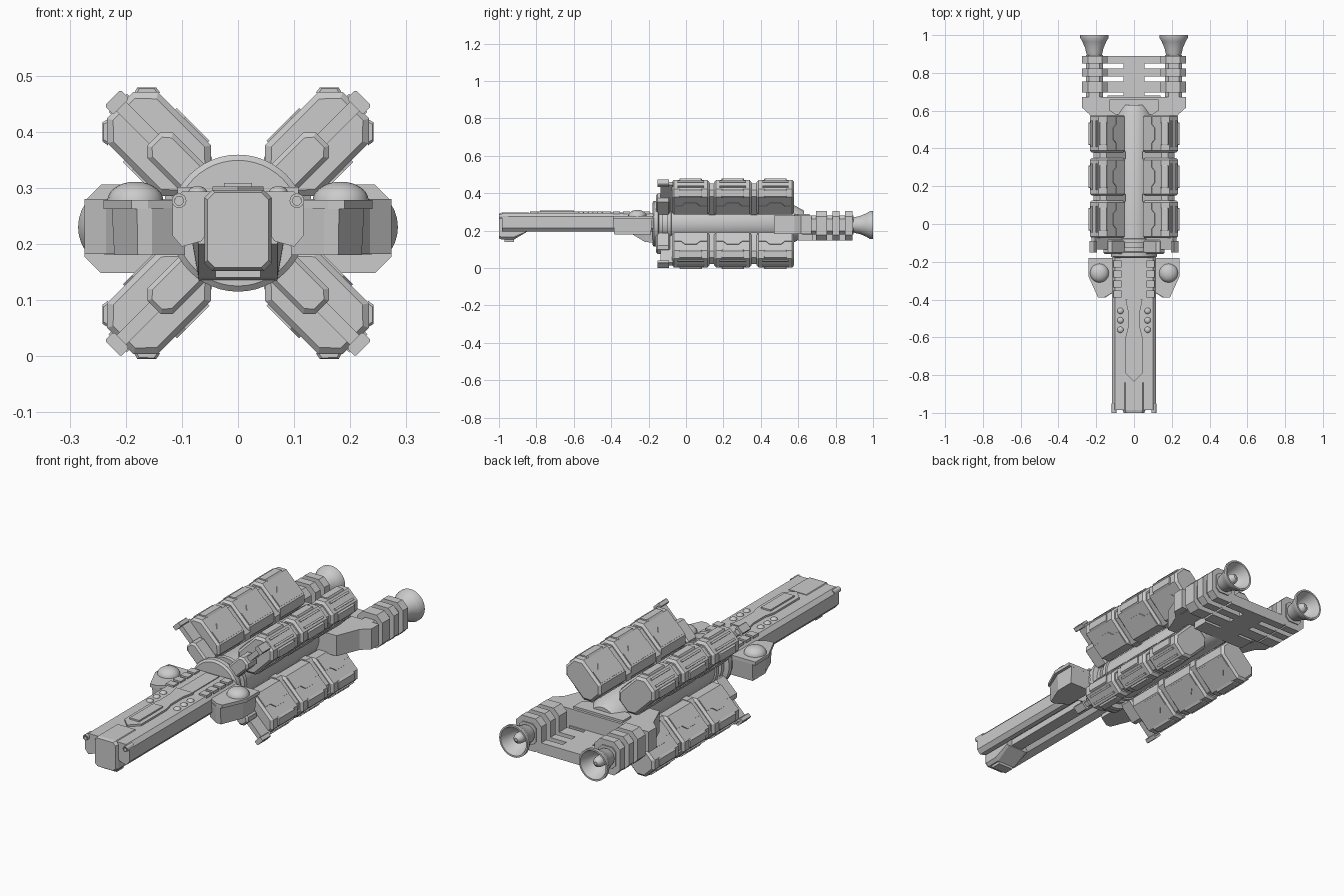
import bpy, bmesh, math
from mathutils import Matrix, Vector

if "Cube" in bpy.data.objects:
    bpy.data.objects.remove(bpy.data.objects["Cube"])

grey = bpy.data.materials.new("hull_grey")
grey.use_nodes = True
grey.diffuse_color = (0.6, 0.6, 0.6, 1)
grey.node_tree.nodes["Principled BSDF"].inputs["Base Color"].default_value = (0.6, 0.6, 0.6, 1)
MID = 0.237


def loft(name, rings, smooth=False, closed=False):
    """Skin equal-length rings of 3D points; cap the ends unless closed."""
    bm = bmesh.new()
    rows = [[bm.verts.new(p) for p in ring] for ring in rings]
    n = len(rows[0])
    pairs = list(zip(rows, rows[1:])) + ([(rows[-1], rows[0])] if closed else [])
    for a, b in pairs:
        for i in range(n):
            j = (i + 1) % n
            bm.faces.new((a[i], a[j], b[j], b[i]))
    if not closed:
        bm.faces.new(rows[0])
        bm.faces.new(rows[-1])
    bmesh.ops.recalc_face_normals(bm, faces=bm.faces)
    me = bpy.data.meshes.new(name)
    bm.to_mesh(me)
    bm.free()
    me.materials.append(grey)
    ob = bpy.data.objects.new(name, me)
    bpy.context.collection.objects.link(ob)
    if smooth:
        bpy.ops.object.select_all(action='DESELECT')
        ob.select_set(True)
        bpy.context.view_layer.objects.active = ob
        bpy.ops.object.shade_smooth_by_angle(angle=math.radians(35))
    return ob


def bar(name, prof, y0, y1, chamfer=0.0):
    """Extrude an (x, z) profile along y, with chamfered ends."""
    cx = (min(p[0] for p in prof) + max(p[0] for p in prof)) / 2
    cz = (min(p[1] for p in prof) + max(p[1] for p in prof)) / 2
    hw, hh = max(p[0] for p in prof) - cx, max(p[1] for p in prof) - cz

    def ring(y, c):
        return [(cx + (x - cx) * (1 - c / hw), y, cz + (z - cz) * (1 - c / hh)) for x, z in prof]
    if not chamfer:
        return loft(name, [ring(y0, 0), ring(y1, 0)])
    return loft(name, [ring(y0, chamfer), ring(y0 + chamfer, 0), ring(y1 - chamfer, 0), ring(y1, chamfer)])


def octo(cx, cz, hw, hh, c):
    """Rectangle with cut corners."""
    return [(cx + sx * a, cz + sz * b) for sx, sz, a, b in (
        (1, 1, hw, hh - c), (1, 1, hw - c, hh), (-1, 1, hw - c, hh), (-1, 1, hw, hh - c),
        (-1, -1, hw, hh - c), (-1, -1, hw - c, hh), (1, -1, hw - c, hh), (1, -1, hw, hh - c))]


def box(name, x0, x1, y0, y1, z0, z1):
    return bar(name, [(x0, z0), (x1, z0), (x1, z1), (x0, z1)], y0, y1)


def slab(name, plan, z0, z1, shrink=1.0):
    """Extrude an (x, y) plan upward, with the bottom optionally drawn in."""
    cx = sum(p[0] for p in plan) / len(plan)
    cy = sum(p[1] for p in plan) / len(plan)
    low = [(cx + (x - cx) * shrink, cy + (y - cy) * shrink, z0) for x, y in plan]
    return loft(name, [low, [(x, y, z1) for x, y in plan]])


def lathe(name, prof, cx=0, cz=MID, n=32, closed=False):
    """Spin a (y, radius) profile about a y-parallel axis."""
    rings = [[(cx + r * math.cos(k * math.tau / n), y, cz + r * math.sin(k * math.tau / n))
              for k in range(n)] for y, r in prof]
    return loft(name, rings, True, closed)


def dome(name, x, y, z, r, h, n=20):
    rings = []
    for k in range(7):
        a = k * math.pi / 2 / 7
        rings.append([(x + r * math.cos(a) * math.cos(t * math.tau / n),
                       y + r * math.cos(a) * math.sin(t * math.tau / n),
                       z + h * math.sin(a)) for t in range(n)])
    return loft(name, rings, True)


def mirrored(ob):
    """Copy a part to the other side."""
    other = ob.copy()
    other.data = ob.data.copy()
    other.data.transform(Matrix.Scale(-1, 4, Vector((1, 0, 0))))
    other.data.flip_normals()
    ob.name, other.name = "left_" + ob.name, "right_" + ob.name
    bpy.context.collection.objects.link(other)


def radial(ob):
    """Place a part, built upright from the axis, on all four diagonals."""
    for k in range(4):
        o = ob if k == 0 else ob.copy()
        if k:
            bpy.context.collection.objects.link(o)
        o.matrix_world = Matrix.Translation((0, 0, MID)) @ Matrix.Rotation(math.radians(45 + 90 * k), 4, 'Y')


# Long forward hull with hollowed underside
half = [(0.1, 0.293), (0.117, 0.275), (0.117, 0.215), (0.1, 0.195), (0.065, 0.205), (0.045, 0.235)]
bar("forward_hull", half + [(-x, z) for x, z in reversed(half)], -0.985, -0.17)
box("keel_beam", -0.03, 0.03, -0.86, -0.3, 0.205, 0.24)

# Nose block with four window plates
nose = octo(0, 0.224, 0.06, 0.072, 0.014)
loft("nose_block", [[(x * 0.9, -1, MID + (z - MID) * 0.93) for x, z in nose],
                    [(x, -0.985, z) for x, z in nose], [(x, -0.92, z) for x, z in nose],
                    [(x, -0.84, max(z, 0.2)) for x, z in nose]])
box("nose_chin", -0.04, 0.04, -0.97, -0.92, 0.14, 0.156)
for z in (0.18, 0.219):
    mirrored(bar("nose_window", octo(0.036, z, 0.014, 0.014, 0.004), -1.0, -0.99))
mirrored(lathe("nose_lamp", [(-1, 0.008), (-1, 0.013), (-0.95, 0.013), (-0.95, 0.008)],
               0.105, 0.277, 16, True))

# Deck arrow panel, studs and hatches
arrow = [(0, -0.835), (0.045, -0.79), (0.045, -0.6), (0.032, -0.55), (0.032, -0.46), (0.045, -0.4)]
slab("deck_arrow", arrow + [(-x, y) for x, y in reversed(arrow[1:])], 0.285, 0.302)
box("deck_arrow_ridge", -0.025, 0.025, -0.83 + 0.05, -0.6, 0.3, 0.309)
box("deck_rear_ridge", -0.035, 0.035, -0.4, -0.19, 0.285, 0.297)
for i in range(3):
    mirrored(dome("deck_stud", 0.072, -0.56 + 0.05 * i, 0.291, 0.017, 0.012, 12))
for i in range(4):
    mirrored(box("deck_hatch", 0.067, 0.108, -0.39 + 0.053 * i, -0.352 + 0.053 * i, 0.288, 0.301))

# Side sponsons with domes, and the wedge below the neck
plan = [(0.09, -0.18), (0.24, -0.18), (0.24, -0.28), (0.19, -0.39), (0.16, -0.39), (0.09, -0.35)]
mirrored(slab("sponson_deck", plan, 0.262, 0.278))
mirrored(slab("sponson_body", [(0.09 + (x - 0.09) * 0.9, y) for x, y in plan], 0.18, 0.264, 0.93))
mirrored(dome("sponson_dome", 0.183, -0.26, 0.277, 0.05, 0.034))
loft("neck_wedge", [[(-0.07, y, z), (0.07, y, z), (0.09, y, 0.25), (-0.09, y, 0.25)]
                    for y, z in ((-0.32, 0.2), (-0.22, 0.14), (-0.17, 0.135))])

# Collar rings and core tube
lathe("collar", [(-0.18, 0.112), (-0.172, 0.122), (-0.15, 0.122), (-0.145, 0.1), (-0.125, 0.1),
                 (-0.125, 0.085), (-0.1, 0.085), (-0.1, 0.105), (-0.08, 0.105), (-0.075, 0.09)], n=48)
lathe("core_tube", [(-0.09, 0.098), (0.58, 0.098), (0.63, 0.07)], n=40)

# Four rows of three cargo pods
for start in (-0.075, 0.15, 0.378):
    end, mid = start + 0.2, start + 0.1
    radial(bar("cargo_pod", octo(0, 0.199, 0.064, 0.098, 0.031), start, end, 0.01))
    for s in (-1, 1):
        radial(box("pod_rail", s * 0.018 - 0.005, s * 0.018 + 0.005, start + 0.03, end - 0.03, 0.29, 0.303))
        # Notched armour plate on each flank
        outline = [(start + 0.012, 0.14), (end - 0.012, 0.14), (end - 0.012, 0.2), (end - 0.05, 0.2),
                   (end - 0.07, 0.222), (start + 0.07, 0.222), (start + 0.05, 0.2), (start + 0.012, 0.2)]
        radial(loft("pod_flank_plate", [[(s * t, y, r) for y, r in outline] for t in (0.06, 0.068)]))
        # Clamp across each outer chamfer
        clamp = [(s * 0.03, 0.294), (s * 0.044, 0.298), (s * 0.068, 0.274), (s * 0.066, 0.262)]
        radial(bar("pod_clamp", clamp, mid - 0.06, mid + 0.06, 0.004))
for y in (0.12, 0.345):
    radial(bar("pod_coupling", octo(0, 0.185, 0.05, 0.095, 0.025), y, y + 0.038))

# Diagonal struts ahead of the pods
radial(bar("strut_root", octo(0, 0.15, 0.032, 0.062, 0.015), -0.16, -0.085, 0.008))
radial(box("strut_beam", -0.012, 0.012, -0.135, -0.07, 0.1, 0.305))
radial(bar("strut_tip", octo(0, 0.305, 0.02, 0.011, 0.003), -0.152, -0.09))

# Rear wing plate joining the engines
wing = [(0.09, 0.47), (0.19, 0.47), (0.235, 0.58), (0.274, 0.615), (0.274, 0.672)]
slab("rear_wing", wing + [(-x, y) for x, y in reversed(wing)], 0.182, 0.28)
cap = [(0.1, 0.58), (0.13, 0.6), (0.13, 0.66)]
slab("wing_cap", cap + [(-x, y) for x, y in reversed(cap)], 0.27, 0.29)
box("rear_deck", -0.055, 0.055, 0.6, 0.89, 0.148, 0.2)
box("rear_deck_cross", -0.14, 0.14, 0.6, 0.68, 0.148, 0.2)

# Engines: body, ribs, ribbed cross bars, bell and plug
mirrored(bar("engine_body", octo(0.21, 0.23, 0.045, 0.05, 0.018), 0.62, 0.895))
for y0, y1 in ((0.695, 0.755), (0.782, 0.822), (0.85, 0.89)):
    mirrored(bar("engine_rib", octo(0.207, 0.227, 0.067, 0.079, 0.03), y0, y1))
    mirrored(box("engine_cross_bar", 0.05, 0.16, y0, y1, 0.148, 0.2))
mirrored(lathe("engine_bell", [(0.885, 0.035), (0.905, 0.043), (0.93, 0.048), (0.965, 0.063), (0.985, 0.075),
                               (1, 0.075), (1, 0.067), (0.965, 0.055), (0.93, 0.035), (0.915, 0.01)],
               0.21, 0.23))
mirrored(lathe("engine_plug", [(0.91, 0.025), (0.955, 0.025), (0.97, 0.02), (0.98, 0.008)], 0.21, 0.23, 20))
